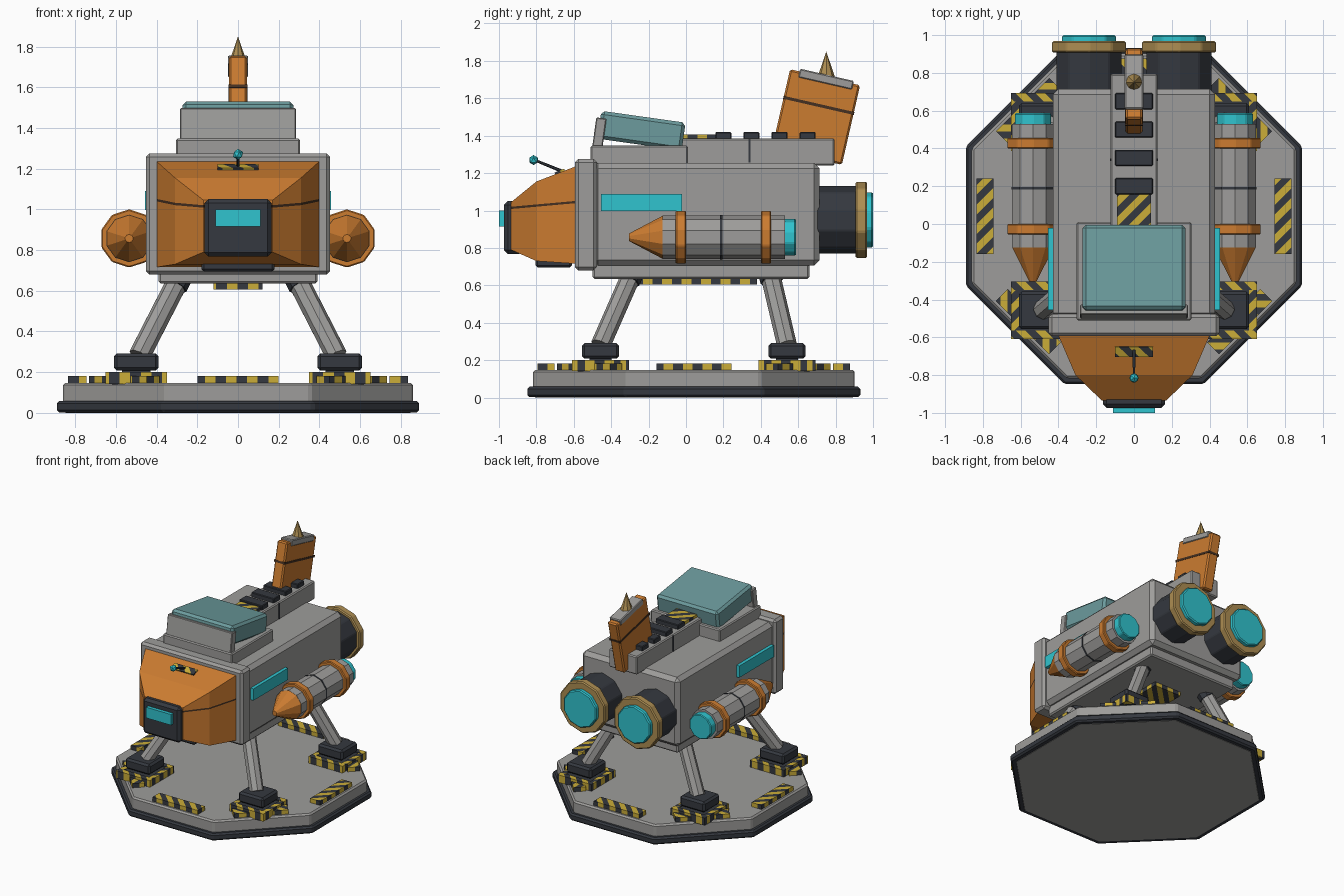
import bpy, bmesh, math
from mathutils import Vector, Matrix, Euler

if "Cube" in bpy.data.objects:
    bpy.data.objects.remove(bpy.data.objects["Cube"])

def material(name, r, g, b):
    m = bpy.data.materials.new(name)
    m.diffuse_color = (r, g, b, 1)
    m.use_nodes = True
    m.node_tree.nodes["Principled BSDF"].inputs["Base Color"].default_value = m.diffuse_color
    return m

GRAY = material("hull gray", 0.34, 0.335, 0.325)
DARK = material("dark slate", 0.035, 0.04, 0.05)
ORANGE = material("orange paint", 0.60, 0.20, 0.03)
CYAN = material("cyan glow", 0.03, 0.55, 0.62)
YELLOW = material("hazard yellow", 0.60, 0.42, 0.04)
GOLD = material("dull gold", 0.42, 0.27, 0.085)
GLASS = material("canopy glass", 0.15, 0.33, 0.34)
BROWN = material("seam brown", 0.06, 0.03, 0.015)

def finish(name, bm, mats, bevel=0):
    bmesh.ops.recalc_face_normals(bm, faces=bm.faces)
    me = bpy.data.meshes.new(name)
    bm.to_mesh(me)
    bm.free()
    ob = bpy.data.objects.new(name, me)
    bpy.context.collection.objects.link(ob)
    for m in mats:
        me.materials.append(m)
    if bevel:
        mod = ob.modifiers.new("bevel", 'BEVEL')
        mod.width, mod.segments = bevel, 1
    return ob

def place(bm, loc, rot):
    mat = Matrix.Translation(loc) @ Euler([math.radians(a) for a in rot]).to_matrix().to_4x4()
    bm.transform(mat)

def box(name, loc, size, mat, bevel=0.0, rot=(0, 0, 0)):
    bm = bmesh.new()
    bmesh.ops.create_cube(bm, size=1)
    bmesh.ops.scale(bm, vec=size, verts=bm.verts)
    place(bm, loc, rot)
    return finish(name, bm, [mat], bevel)

def span(name, x, y, z, mat, bevel=0.0):
    """Box from (min, max) ranges."""
    return box(name, [sum(r) / 2 for r in (x, y, z)], [r[1] - r[0] for r in (x, y, z)], mat, bevel)

def cyl(name, p0, p1, r0, r1, mat, n=10, bevel=0.0, spin=0):
    p0, p1 = Vector(p0), Vector(p1)
    d = p1 - p0
    q = Vector((0, 0, 1)).rotation_difference(d.normalized()).to_matrix().to_4x4()
    bm = bmesh.new()
    bmesh.ops.create_cone(bm, cap_ends=True, segments=n, radius1=r0, radius2=r1, depth=d.length,
                          matrix=Matrix.Translation((p0 + p1) / 2) @ q @ Matrix.Rotation(spin, 4, 'Z'))
    return finish(name, bm, [mat], bevel)

def hazard(name, loc, size, rot=(0, 0, 0), w=0.052):
    """Plate cut by diagonal planes, alternating yellow and dark."""
    bm = bmesh.new()
    bmesh.ops.create_cube(bm, size=1)
    bmesh.ops.scale(bm, vec=size, verts=bm.verts)
    k = math.ceil((size[0] + size[1]) / w)
    for i in range(-k, k + 1):
        bmesh.ops.bisect_plane(bm, geom=bm.verts[:] + bm.edges[:] + bm.faces[:],
                               plane_co=(i * w, 0, 0), plane_no=(1, 1, 0))
    for f in bm.faces:
        c = f.calc_center_median()
        f.material_index = math.floor((c.x + c.y) / w) % 2
    place(bm, loc, rot)
    return finish(name, bm, [YELLOW, DARK])

# Landing pad
CY = 0.042
k8 = 1 / math.cos(math.pi / 8)
cyl("pad_rim", (0, CY, 0.002), (0, CY, 0.058), 0.89 * k8, 0.89 * k8, DARK, 8, 0.012, math.pi / 8)
cyl("pad_deck", (0, CY, 0), (0, CY, 0.148), 0.86 * k8, 0.86 * k8, GRAY, 8, 0.012, math.pi / 8)
for i in range(8):
    a = i * math.pi / 4
    hazard("pad_stripe", (0.79 * math.cos(a), CY + 0.79 * math.sin(a), 0.162), (0.4, 0.09, 0.038),
           (0, 0, math.degrees(a) + 90))

# Feet and legs
for s in (-1, 1):
    for fy, ty in ((-0.457, -0.29), (0.54, 0.45)):
        x = 0.5 * s
        span("foot_plate", (x - 0.12, x + 0.12), (fy - 0.12, fy + 0.12), (0.14, 0.195), DARK)
        for t in (-1, 1):
            hazard("foot_stripe", (x, fy + t * 0.13, 0.172), (0.30, 0.045, 0.06))
            hazard("foot_stripe_side", (x + t * 0.13, fy, 0.171), (0.215, 0.04, 0.058), (0, 0, 90))
        span("foot_neck", (x - 0.07, x + 0.07), (fy - 0.06, fy + 0.06), (0.18, 0.22), DARK)
        span("foot", (x - 0.11, x + 0.11), (fy - 0.1, fy + 0.1), (0.208, 0.292), DARK, 0.015)
        top = Vector((0.29 * s, ty, 0.66))
        low = Vector((0.485 * s, fy, 0.28))
        cyl("leg", low, top, 0.053, 0.053, GRAY, 8)
        cyl("leg_collar", top.lerp(low, 0.10), top, 0.062, 0.062, DARK, 8)

# Hull
span("hull", (-0.43, 0.43), (-0.5, 0.715), (0.705, 1.255), GRAY, 0.03)
span("belly", (-0.39, 0.39), (-0.5, 0.66), (0.635, 0.72), GRAY, 0.01)
span("front_bulkhead", (-0.453, 0.453), (-0.594, -0.476), (0.68, 1.275), GRAY, 0.018)
hazard("belly_stripe", (0, 0.065, 0.622), (0.63, 0.24, 0.034), (0, 0, 90))
for s in (-1, 1):
    box("side_window", (0.441 * s, -0.238, 1.043), (0.03, 0.435, 0.093), CYAN)

# Spine with ribs
span("spine", (-0.125, 0.125), (-0.1, 0.795), (1.24, 1.385), GRAY, 0.008)
hazard("spine_stripe", (0, 0.075, 1.392), (0.2, 0.18, 0.03), (0, 0, 90))
for y in (0.2, 0.35, 0.5, 0.65):
    box("spine_rib", (0, y, 1.398), (0.2, 0.085, 0.044), DARK, 0.005)
for s in (-1, 1):
    box("spine_seam", (s * 0.125, 0.34, 1.318), (0.006, 0.012, 0.125), DARK)

# Canopy
span("canopy_base", (-0.305, 0.305), (-0.51, 0.01), (1.245, 1.347), GRAY, 0.008)
box("canopy_front_frame", (0, -0.464, 1.41), (0.57, 0.055, 0.17), GRAY, 0.005, (-8, 0, 0))
box("canopy_glass", (0, -0.238, 1.427), (0.545, 0.455, 0.15), GLASS, 0.018, (-8, 0, 0))

# Nose: loft of three rectangular sections, with a thin seam cut around it
bm = bmesh.new()
rings = []
for y, w, z0, z1 in ((-0.58, 0.405, 0.715, 1.24), (-0.80, 0.31, 0.73, 1.155), (-0.935, 0.17, 0.79, 1.045)):
    rings.append([bm.verts.new((sx * w, y, z)) for sx, z in ((-1, z0), (1, z0), (1, z1), (-1, z1))])
for a, b in zip(rings, rings[1:]):
    for i in range(4):
        j = (i + 1) % 4
        bm.faces.new((a[i], a[j], b[j], b[i]))
bm.faces.new(rings[0])
bm.faces.new(rings[-1])
bmesh.ops.triangulate(bm, faces=[f for f in bm.faces if abs(f.normal.x) > 0.3])
nz = Vector((0, -0.09, 1)).normalized()
seam = Vector((0, -0.594, 1.045))
for o in (-0.006, 0.006):
    bmesh.ops.bisect_plane(bm, geom=bm.verts[:] + bm.edges[:] + bm.faces[:],
                           plane_co=seam + nz * o, plane_no=nz)
for f in bm.faces:
    f.material_index = int(abs((f.calc_center_median() - seam).dot(nz)) < 0.0059)
finish("nose", bm, [ORANGE, BROWN])
span("nose_window_frame", (-0.165, 0.165), (-0.973, -0.87), (0.768, 1.05), DARK, 0.02)
span("nose_lens", (-0.11, 0.11), (-1.0, -0.96), (0.915, 1.0), CYAN)
span("chin_block", (-0.18, 0.18), (-0.805, -0.61), (0.695, 0.76), DARK, 0.012)
hazard("nose_stripe", (0, -0.675, 1.207), (0.2, 0.055, 0.014), (22.4, 0, 0))
cyl("antenna_rod", (0, -0.65, 1.205), (0, -0.81, 1.27), 0.009, 0.007, DARK, 6)
bm = bmesh.new()
bmesh.ops.create_icosphere(bm, subdivisions=1, radius=0.027, matrix=Matrix.Translation((0, -0.815, 1.27)))
finish("antenna_ball", bm, [CYAN])

# Tail fin
tilt = (-12.9, 0, 0)
box("tail_fin", (0, 0.695, 1.5), (0.088, 0.384, 0.436), ORANGE, 0.01, tilt)
box("fin_seam", (0, 0.71, 1.562), (0.094, 0.388, 0.016), BROWN, 0, tilt)
box("fin_cap", (0, 0.749, 1.702), (0.098, 0.295, 0.048), GRAY, 0.006, tilt)
cyl("fin_spike", (0, 0.75, 1.715), (0, 0.75, 1.85), 0.046, 0.0, GOLD, 8)

# Side pods
for s in (-1, 1):
    def pod(name, y0, y1, r0, r1, mat, bevel=0.0):
        cyl(name, (0.535 * s, y0, 0.857), (0.535 * s, y1, 0.857), r0, r1, mat, 10, bevel)
    pod("pod_nose", -0.305, -0.125, 0.02, 0.115, ORANGE)
    pod("pod_body", -0.125, 0.53, 0.117, 0.117, GRAY)
    pod("pod_seam", 0.183, 0.195, 0.12, 0.12, DARK)
    pod("pod_ring_front", -0.055, 0.0, 0.143, 0.143, ORANGE, 0.006)
    pod("pod_ring_rear", 0.40, 0.455, 0.143, 0.143, ORANGE, 0.006)
    pod("pod_exhaust", 0.52, 0.587, 0.1, 0.1, CYAN, 0.006)

# Main engines
for s in (-1, 1):
    def engine(name, y0, y1, r, mat, bevel=0.0):
        cyl(name, (0.238 * s, y0, 0.95), (0.238 * s, y1, 0.95), r, r, mat, 10, bevel)
    engine("engine_body", 0.69, 0.92, 0.182, DARK, 0.006)
    engine("engine_ring", 0.907, 0.968, 0.206, GOLD, 0.008)
    engine("engine_glow", 0.95, 1.0, 0.15, CYAN, 0.008)
